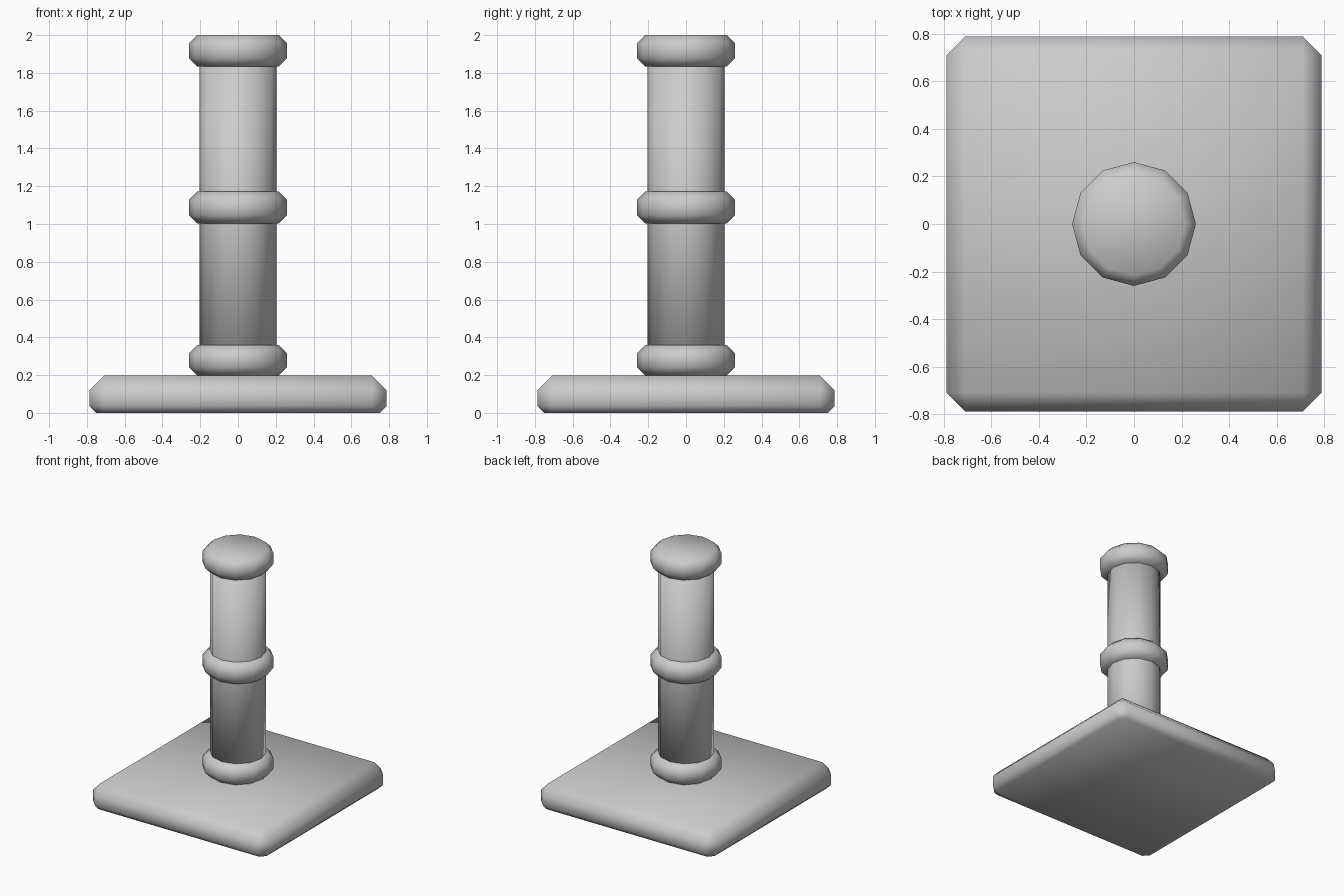
import bpy
import bmesh
from math import cos, sin, tau

cube = bpy.data.objects.get("Cube")
if cube:
    bpy.data.objects.remove(cube, do_unlink=True)

grey = bpy.data.materials.new("plain grey")
grey.use_nodes = True
colour = (0.6, 0.6, 0.6, 1)
grey.diffuse_color = colour
grey.node_tree.nodes["Principled BSDF"].inputs["Base Color"].default_value = colour

SIDES = 12


def loft(name, loops):
    """Skin a stack of matching point loops, cap both ends, shade smooth."""
    bm = bmesh.new()
    rows = [[bm.verts.new(p) for p in loop] for loop in loops]
    n = len(rows[0])
    for low, high in zip(rows, rows[1:]):
        for i in range(n):
            j = (i + 1) % n
            bm.faces.new((low[i], low[j], high[j], high[i]))
    bm.faces.new(rows[0][::-1])
    bm.faces.new(rows[-1])
    bmesh.ops.remove_doubles(bm, verts=bm.verts, dist=0.0001)
    bmesh.ops.recalc_face_normals(bm, faces=bm.faces)
    for face in bm.faces:
        face.smooth = True
    mesh = bpy.data.meshes.new(name)
    bm.to_mesh(mesh)
    bm.free()
    mesh.materials.append(grey)
    obj = bpy.data.objects.new(name, mesh)
    bpy.context.collection.objects.link(obj)
    return obj


def circle(r, z):
    return [(r * cos(tau * i / SIDES), r * sin(tau * i / SIDES), z)
            for i in range(SIDES)]


def chamfered_square(h, z, flat=0.71):
    """Square of half-width h whose straight edges end at the flat width."""
    corner = [(h, -flat), (h, flat), (flat, h), (-flat, h)]
    return [(x, y, z) for x, y in corner] + [(-x, -y, z) for x, y in corner]


# Square base plate with bevelled rim
loft("base_plate", [chamfered_square(h, z) for h, z in
                    ((0.75, 0), (0.787, 0.037), (0.787, 0.12), (0.71, 0.197))])

# Round shaft
loft("column_shaft", [circle(0.203, 0.19), circle(0.203, 1.9)])

# Three bevelled collars around the shaft
BEVEL = 0.045
for name, bottom, top in (("lower_collar", 0.197, 0.36),
                          ("middle_collar", 1.003, 1.172),
                          ("top_cap", 1.833, 2.0)):
    r = 0.26
    loft(name, [circle(r - BEVEL, bottom), circle(r, bottom + BEVEL),
                circle(r, top - BEVEL), circle(r - BEVEL, top)])
